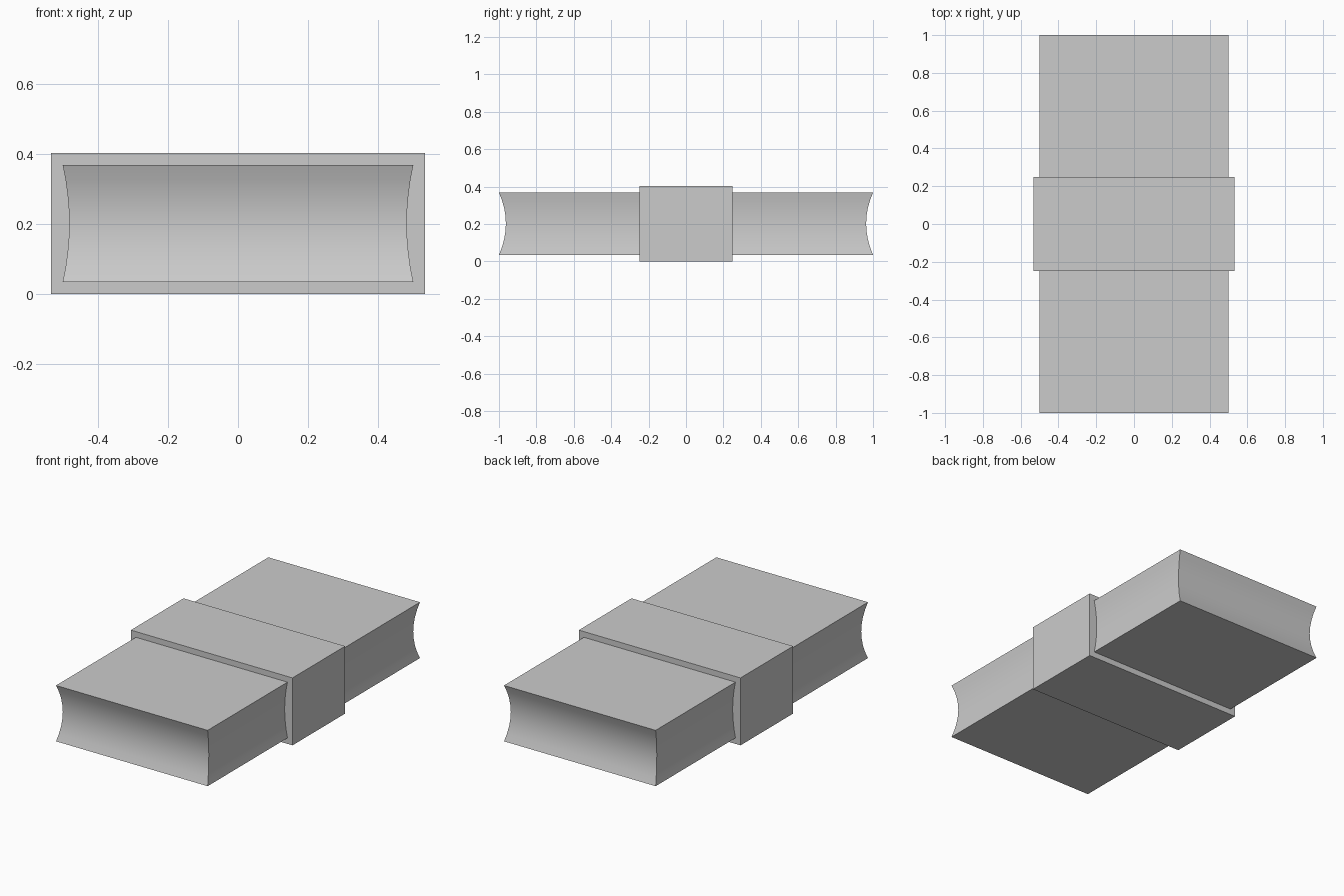
import bpy, bmesh

if "Cube" in bpy.data.objects:
    bpy.data.objects.remove(bpy.data.objects["Cube"])


def make_object(name, bm):
    bmesh.ops.recalc_face_normals(bm, faces=bm.faces)
    mesh = bpy.data.meshes.new(name)
    bm.to_mesh(mesh)
    bm.free()
    obj = bpy.data.objects.new(name, mesh)
    bpy.context.collection.objects.link(obj)
    return obj


# Stack: rectangular rings pinched inward at mid height
HX, HY, Z0, Z1, PINCH, STEPS = 0.5, 1.0, 0.035, 0.368, 0.037, 8
bm = bmesh.new()
rings = []
for i in range(STEPS + 1):
    t = i / STEPS
    s = 1 - PINCH * (1 - (2 * t - 1) ** 2)
    z = Z0 + (Z1 - Z0) * t
    rings.append([bm.verts.new((x * HX * s, y * HY * s, z))
                  for x, y in ((-1, -1), (1, -1), (1, 1), (-1, 1))])
for a, b in zip(rings, rings[1:]):
    for k in range(4):
        n = (k + 1) % 4
        bm.faces.new((a[k], a[n], b[n], b[k]))
bm.faces.new(rings[0][::-1])
bm.faces.new(rings[-1])
stack = make_object("stack", bm)
bpy.context.view_layer.objects.active = stack
stack.select_set(True)
bpy.ops.object.shade_smooth_by_angle()

# Band wrapped around the middle
bm = bmesh.new()
bmesh.ops.create_cube(bm, size=1)
bmesh.ops.scale(bm, vec=(1.066, 0.496, 0.402), verts=bm.verts)
bmesh.ops.translate(bm, vec=(0, 0, 0.201), verts=bm.verts)
make_object("band", bm)
